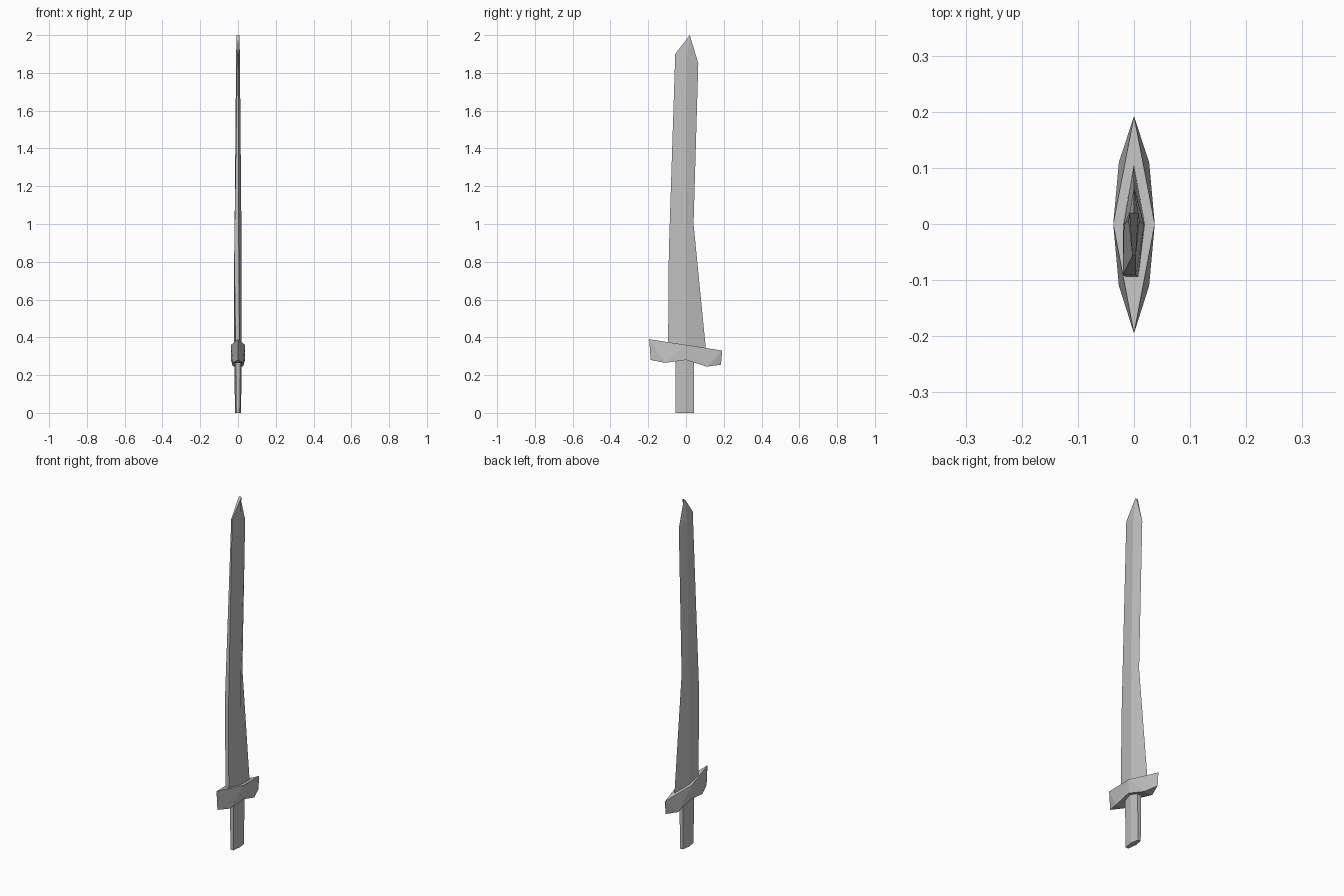
import bpy
import bmesh

old = bpy.data.objects.get("Cube")
if old:
    bpy.data.objects.remove(old, do_unlink=True)

# One plain steel colour for the whole weapon
steel = bpy.data.materials.new("steel_grey")
steel.use_nodes = True
colour = (0.52, 0.52, 0.52, 1)
steel.diffuse_color = colour
steel.node_tree.nodes["Principled BSDF"].inputs["Base Color"].default_value = colour


def finish(name, bm):
    bmesh.ops.remove_doubles(bm, verts=bm.verts, dist=0.0005)
    bmesh.ops.recalc_face_normals(bm, faces=bm.faces)
    mesh = bpy.data.meshes.new(name)
    bm.to_mesh(mesh)
    bm.free()
    mesh.materials.append(steel)
    obj = bpy.data.objects.new(name, mesh)
    bpy.context.collection.objects.link(obj)


def loft(name, rings):
    """Skin a stack of matching rings and cap both ends."""
    bm = bmesh.new()
    loops = [[bm.verts.new(p) for p in ring] for ring in rings]
    n = len(loops[0])
    for low, high in zip(loops, loops[1:]):
        for i in range(n):
            j = (i + 1) % n
            bm.faces.new((low[i], low[j], high[j], high[i]))
    bm.faces.new(loops[0][::-1])
    bm.faces.new(loops[-1])
    finish(name, bm)


# Blade: flat spine at -y, ridge on both cheeks, sharp edge at +y
def blade_ring(spine, ridge, edge):
    left, right, sy, sz = spine
    rx, ry, rz = ridge
    ey, ez = edge
    return [(left, sy, sz), (right, sy, sz), (rx, ry, rz),
            (0, ey, ez), (-rx, ry, rz)]


loft("blade", [
    blade_ring((-0.012, 0.008, -0.095, 0.34), (0.02, 0, 0.32), (0.107, 0.32)),
    blade_ring((-0.02, 0.004, -0.091, 0.85), (0.018, 0, 0.98), (0.04, 1.0)),
    blade_ring((-0.003, 0.003, -0.057, 1.9), (0.01, 0.005, 1.88), (0.065, 1.85)),
    blade_ring((-0.008, 0.008, 0.02, 2.0), (0.008, 0.02, 2.0), (0.02, 2.0)),
])


# Grip: slim six-sided bar
def grip_ring(z, ridge, flat):
    return [(-flat, -0.056, z), (flat, -0.056, z), (ridge, -0.003, z),
            (flat, 0.042, z), (-flat, 0.042, z), (-ridge, -0.003, z)]


loft("grip", [grip_ring(0, 0.016, 0.009), grip_ring(0.32, 0.02, 0.012)])

# Guard: slanted diamond top over a wavy underside
guard = bmesh.new()


def face(*points):
    guard.faces.new([guard.verts.new(p) for p in points])


top_mid, low_mid = (0.037, 0, 0.36), (0.037, 0, 0.28)
ends = [((0, -0.195, 0.39), (0, -0.187, 0.28), (0.027, -0.11, 0.265)),
        ((0, 0.192, 0.33), (0, 0.185, 0.255), (0.027, 0.11, 0.245))]


def flip(p):
    return (-p[0], p[1], p[2])


for tip, heel, belly in ends:
    for side in (flip, lambda p: p):
        face(tip, heel, side(belly))
        face(tip, side(belly), side(top_mid))
        face(side(top_mid), side(belly), side(low_mid))
    face(heel, belly, flip(belly))
    face(belly, low_mid, flip(low_mid), flip(belly))
    face(tip, top_mid, flip(top_mid))
finish("guard", guard)
